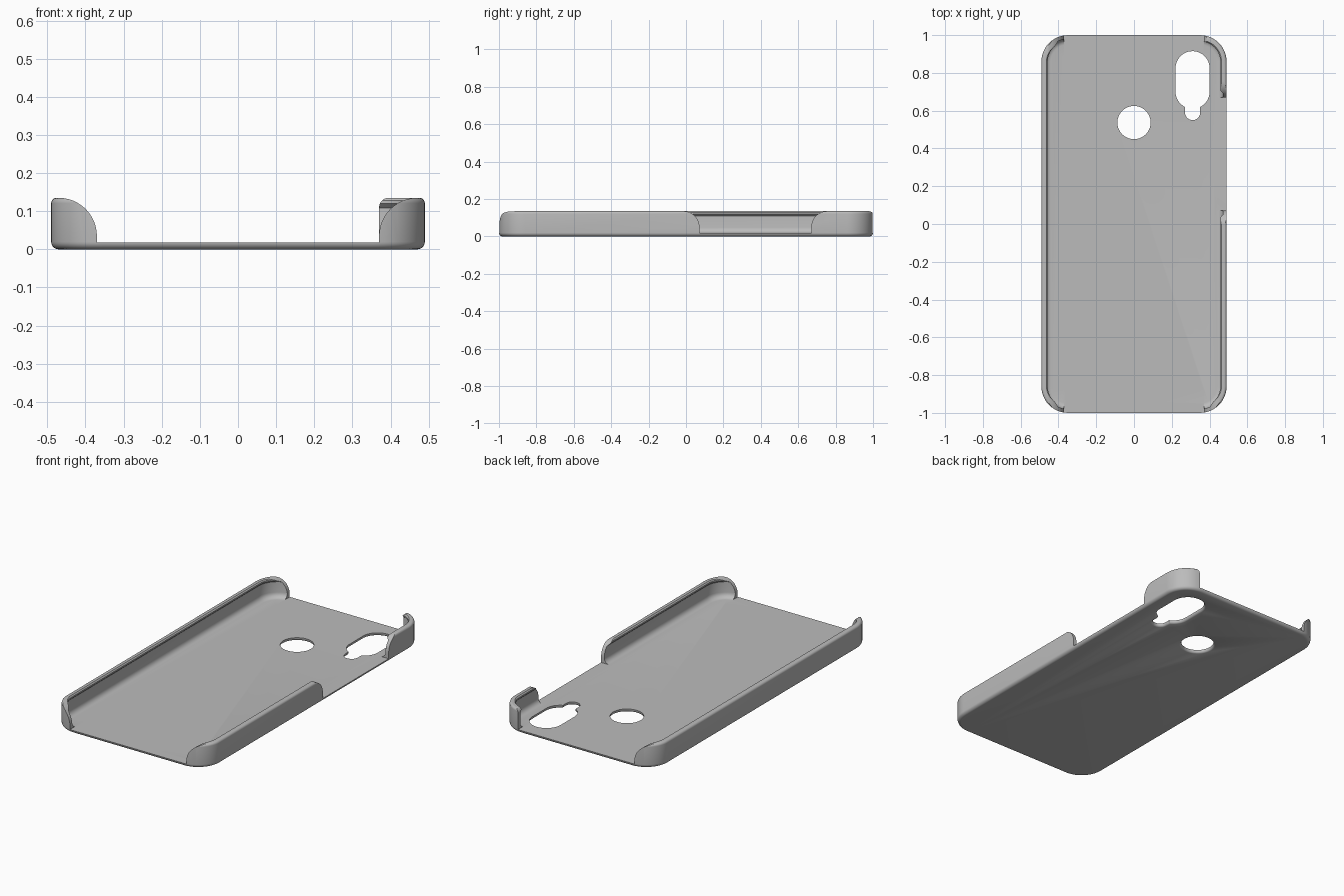
import bpy, bmesh, math

if "Cube" in bpy.data.objects:
    bpy.data.objects.remove(bpy.data.objects["Cube"], do_unlink=True)

W, L, H, FLOOR, R = 0.49, 1.0, 0.135, 0.018, 0.14

grey = bpy.data.materials.new("case grey")
grey.use_nodes = True
grey.diffuse_color = (0.5, 0.5, 0.5, 1)
grey.node_tree.nodes["Principled BSDF"].inputs["Base Color"].default_value = (0.5, 0.5, 0.5, 1)


def arc(cx, cy, r, a0, a1, n=12):
    angles = [math.radians(a0 + (a1 - a0) * i / n) for i in range(n + 1)]
    return [(cx + r * math.cos(a), cy + r * math.sin(a)) for a in angles]


def loft(name, rings):
    """Closed solid through matching rings of 3D points."""
    bm = bmesh.new()
    loops = [[bm.verts.new(p) for p in ring] for ring in rings]
    n = len(loops[0])
    for a, b in zip(loops, loops[1:]):
        for i in range(n):
            j = (i + 1) % n
            bm.faces.new((a[i], a[j], b[j], b[i]))
    bm.faces.new(loops[0][::-1])
    bm.faces.new(loops[-1])
    bmesh.ops.recalc_face_normals(bm, faces=bm.faces)
    mesh = bpy.data.meshes.new(name)
    bm.to_mesh(mesh)
    bm.free()
    mesh.materials.append(grey)
    ob = bpy.data.objects.new(name, mesh)
    bpy.context.collection.objects.link(ob)
    return ob


def slab(inset, z):
    """Rounded rectangle, shrunk by inset, at height z."""
    x, y, r = W - R, L - R, R - inset
    pts = (arc(x, y, r, 0, 90) + arc(-x, y, r, 90, 180)
           + arc(-x, -y, r, 180, 270) + arc(x, -y, r, 270, 360))
    return [(px, py, z) for px, py in pts]


def rounded(r, inset, z, a0, a1, n=6):
    """Inset and height pairs along a rounded edge."""
    return [slab(i, h) for i, h in arc(inset, z, r, a0, a1, n)]


def notch(start, r0, end, r1):
    """Gap outline whose neighbouring walls have rounded shoulders."""
    right = arc(end + r1, H - r1, r1, 180, 90)
    left = arc(start - r0, H - r0, r0, 90, 0)
    return ([(start, FLOOR), (end, FLOOR)] + right
            + [(end + r1, 2 * H), (start - r0, 2 * H)] + left)


def round_hole(grow):
    return arc(0, 0.537, 0.088 + grow, 0, 352.5, 47)


def camera_hole(grow):
    """Long window with a narrow rounded tab below it."""
    x, r, t = 0.31, 0.09 + grow, 0.04 + grow
    a = math.degrees(math.acos(t / r))
    return (arc(x, 0.825, r, 0, 180, 24) + arc(x, 0.70, r, 180, 360 - a - (180 - 2 * a), 8)
            + arc(x, 0.59, t, 180, 360) + arc(x, 0.70, r, 360 - a, 360, 8))


# Solid body with softened bottom and top edges
shell = loft("case_shell",
             rounded(0.02, 0.02, 0.02, 270, 180) + rounded(0.014, 0.014, H - 0.014, 180, 90))

# Inner cavity with a filleted floor and an overhanging lip
cavity = rounded(0.03, 0.05, FLOOR + 0.03, 270, 180)
cavity += [slab(0.02, 0.108), slab(0.033, 0.12), slab(0.033, 0.128), slab(0.027, H), slab(0.027, 2 * H)]
cutters = [loft("cavity_cutter", cavity)]

# Open ends and the open stretch on the button side
for name, outline, y0, y1 in (
        ("front_gap_cutter", notch(-0.37, 0.1, 0.37, 0.1), -1.1, -0.88),
        ("back_gap_cutter", notch(-0.37, 0.1, 0.37, 0.025), 0.88, 1.1)):
    cutters.append(loft(name, [[(u, y, v) for u, v in outline] for y in (y0, y1)]))
side = notch(0.072, 0.085, 0.67, 0.085)
cutters.append(loft("side_gap_cutter", [[(x, u, v) for u, v in side] for x in (0.43, 0.6)]))

# Holes through the plate, flared slightly at the underside
flare = [(0.01, -0.01), (0.01, 0.0), (0.004, 0.003), (0.0, 0.01), (0.0, 0.05)]
for name, outline in (("round_hole_cutter", round_hole), ("camera_hole_cutter", camera_hole)):
    cutters.append(loft(name, [[(x, y, z) for x, y in outline(g)] for g, z in flare]))

for cutter in cutters:
    cutter.hide_render = True
    mod = shell.modifiers.new(cutter.name, "BOOLEAN")
    mod.operation, mod.solver, mod.object = "DIFFERENCE", "EXACT", cutter

# Bake the cuts and drop the helpers
graph = bpy.context.evaluated_depsgraph_get()
baked = bpy.data.meshes.new_from_object(shell.evaluated_get(graph))
shell.modifiers.clear()
shell.data = baked
for cutter in cutters:
    bpy.data.objects.remove(cutter, do_unlink=True)

bpy.ops.object.select_all(action="DESELECT")
shell.select_set(True)
bpy.context.view_layer.objects.active = shell
bpy.ops.object.shade_smooth_by_angle(angle=math.radians(35))
